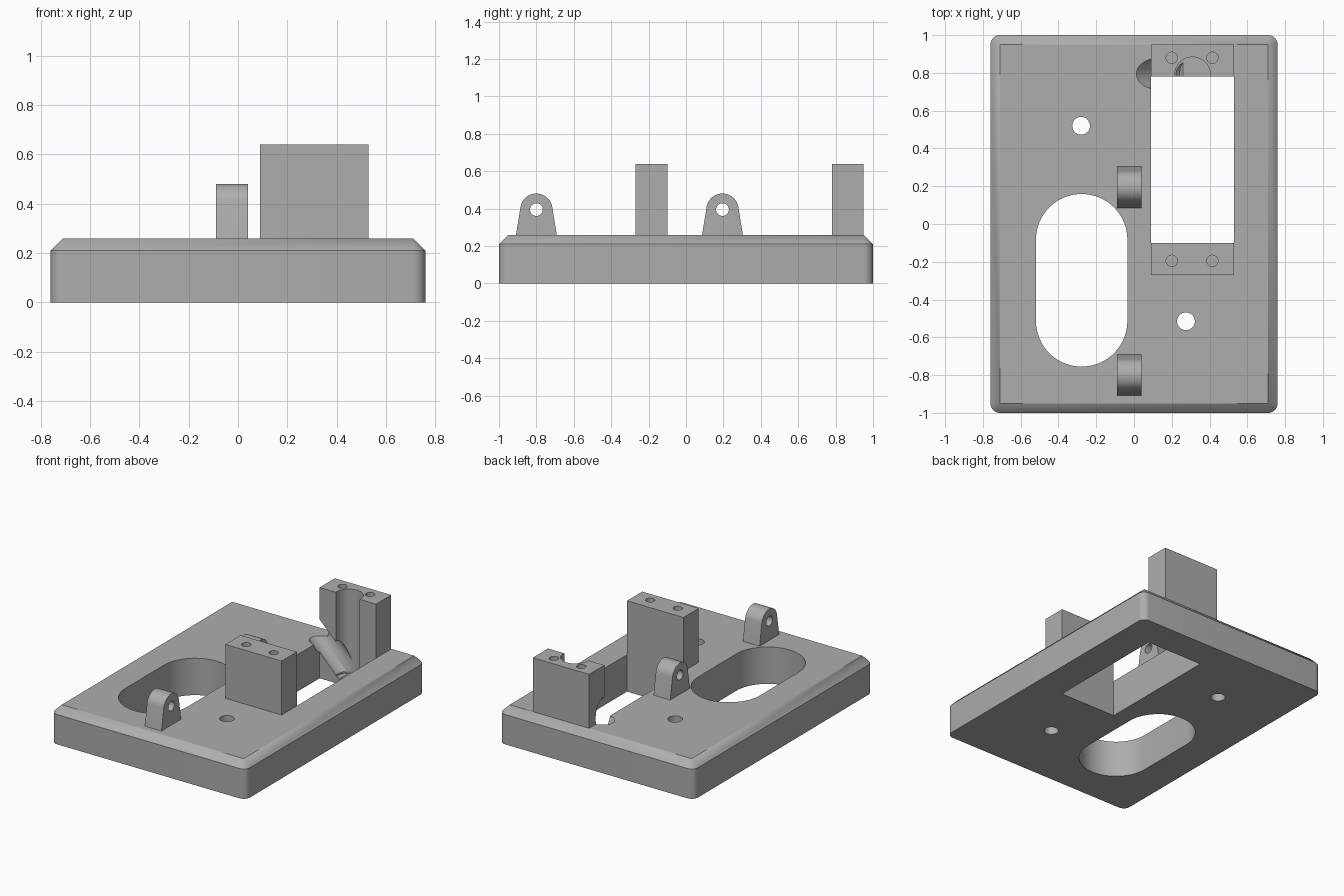
import bpy, bmesh
from math import sin, cos, pi, radians
from mathutils import Matrix, Vector

cube = bpy.data.objects.get("Cube")
if cube:
    bpy.data.objects.remove(cube, do_unlink=True)

GREY = (0.42, 0.42, 0.42, 1)
grey = bpy.data.materials.new("plain_grey")
grey.diffuse_color = GREY
grey.use_nodes = True
grey.node_tree.nodes["Principled BSDF"].inputs["Base Color"].default_value = GREY

BASE = 0.26                     # top of the plate
POST_TOP = 0.64
WIN_X, WIN_Y = (0.09, 0.53), (-0.10, 0.78)


def hull(name, points):
    """Convex solid around a set of points, with flat regions merged."""
    bm = bmesh.new()
    for p in points:
        bm.verts.new(p)
    bmesh.ops.convex_hull(bm, input=bm.verts[:])
    loose = [v for v in bm.verts if not v.link_faces]
    bmesh.ops.delete(bm, geom=loose, context='VERTS')
    bmesh.ops.dissolve_limit(bm, angle_limit=radians(0.5), verts=bm.verts[:], edges=bm.edges[:])
    bmesh.ops.recalc_face_normals(bm, faces=bm.faces[:])
    mesh = bpy.data.meshes.new(name)
    bm.to_mesh(mesh)
    bm.free()
    mesh.materials.append(grey)
    obj = bpy.data.objects.new(name, mesh)
    bpy.context.collection.objects.link(obj)
    return obj


def arc(cx, cy, r, start=0, end=2 * pi, n=48):
    return [(cx + r * cos(start + (end - start) * i / n),
             cy + r * sin(start + (end - start) * i / n)) for i in range(n + 1)]


def ring(cx, cy, r, n=48):
    return arc(cx, cy, r, n=n)[:-1]


def upright(name, outline, z0, z1):
    return hull(name, [(x, y, z) for x, y in outline for z in (z0, z1)])


def sideways(name, outline, x0, x1):
    return hull(name, [(x, y, z) for y, z in outline for x in (x0, x1)])


def rect(xs, ys):
    return [(x, y) for x in xs for y in ys]


def rod(name, start, end, r):
    start, end = Vector(start), Vector(end)
    turn = (end - start).to_track_quat('Z', 'Y').to_matrix()
    rim = [turn @ Vector((x, y, 0)) for x, y in ring(0, 0, r)]
    return hull(name, [p + v for p in (start, end) for v in rim])


def cut(obj, cutters):
    """Subtract every cutter and bake the result."""
    for c in cutters:
        mod = obj.modifiers.new("cut", 'BOOLEAN')
        mod.operation, mod.solver, mod.object = 'DIFFERENCE', 'EXACT', c
    graph = bpy.context.evaluated_depsgraph_get()
    graph.update()
    mesh = bpy.data.meshes.new_from_object(obj.evaluated_get(graph))
    obj.modifiers.clear()
    obj.data = mesh


# Plate with a chamfered top and rounded upright corners
bevel, half_x, half_y = 0.05, 0.71, 0.95
points = []
for sx in (-1, 1):
    for sy in (-1, 1):
        points.append((sx * half_x, sy * half_y, BASE))
        for dx, dy in arc(0, 0, bevel, 0, pi / 2, 8):
            points += [(sx * (half_x + dx), sy * (half_y + dy), z) for z in (0, BASE - bevel)]
plate = hull("base_plate", points)

# Two mounting posts either side of the window
back_post = upright("back_post", rect(WIN_X, (0.78, 0.95)), BASE, POST_TOP)
front_post = upright("front_post", rect(WIN_X, (-0.27, -0.10)), BASE, POST_TOP)

# Cutters: window, rounded slot, screw holes and the bent cable channel
window = upright("window_cutter", rect(WIN_X, WIN_Y), -0.1, 0.4)
slot_outline = ring(-0.277, -0.083, 0.242, 64) + ring(-0.277, -0.513, 0.242, 64)
slot = upright("slot_cutter", slot_outline, -0.1, 0.4)
screws = [upright("screw_cutter", ring(x, y, 0.047), -0.1, 0.4)
          for x, y in ((-0.28, 0.52), (0.275, -0.515))]
channel = upright("channel_cutter", ring(0.31, 0.79, 0.094), 0.05, 0.8)
slant = rod("slanted_channel_cutter", (-0.21, 0.795, 0.60), (0.30, 0.795, 0.09), 0.083)
pilots = {y: [upright("pilot_cutter", ring(x, y, 0.03, 32), 0.36, 0.8) for x in (0.20, 0.415)]
          for y in (0.88, -0.195)}

cut(plate, [window, slot, channel, slant] + screws)
cut(back_post, pilots[0.88] + [channel, slant])
cut(front_post, pilots[-0.195])

# Two hinge lugs with a pin hole
pin = sideways("pin_cutter", ring(0.195, 0.395, 0.034), -0.3, 0.3)
pin_front = sideways("pin_cutter", ring(-0.80, 0.395, 0.034), -0.3, 0.3)
lugs = []
for name, y, hole in (("back_lug", 0.195, pin), ("front_lug", -0.80, pin_front)):
    outline = [(y - 0.109, BASE), (y + 0.109, BASE)] + arc(y, 0.395, 0.086, 0.1, pi - 0.1, 28)
    lug = sideways(name, outline, -0.09, 0.04)
    cut(lug, [hole])
    lugs.append(lug)

# Remove the cutters
for c in [window, slot, channel, slant, pin, pin_front] + screws + sum(pilots.values(), []):
    bpy.data.objects.remove(c, do_unlink=True)

# Smooth the curved walls, keep the edges sharp
bpy.ops.object.select_all(action='DESELECT')
for obj in [plate, back_post, front_post] + lugs:
    obj.select_set(True)
bpy.context.view_layer.objects.active = plate
bpy.ops.object.shade_smooth_by_angle(angle=radians(30))
